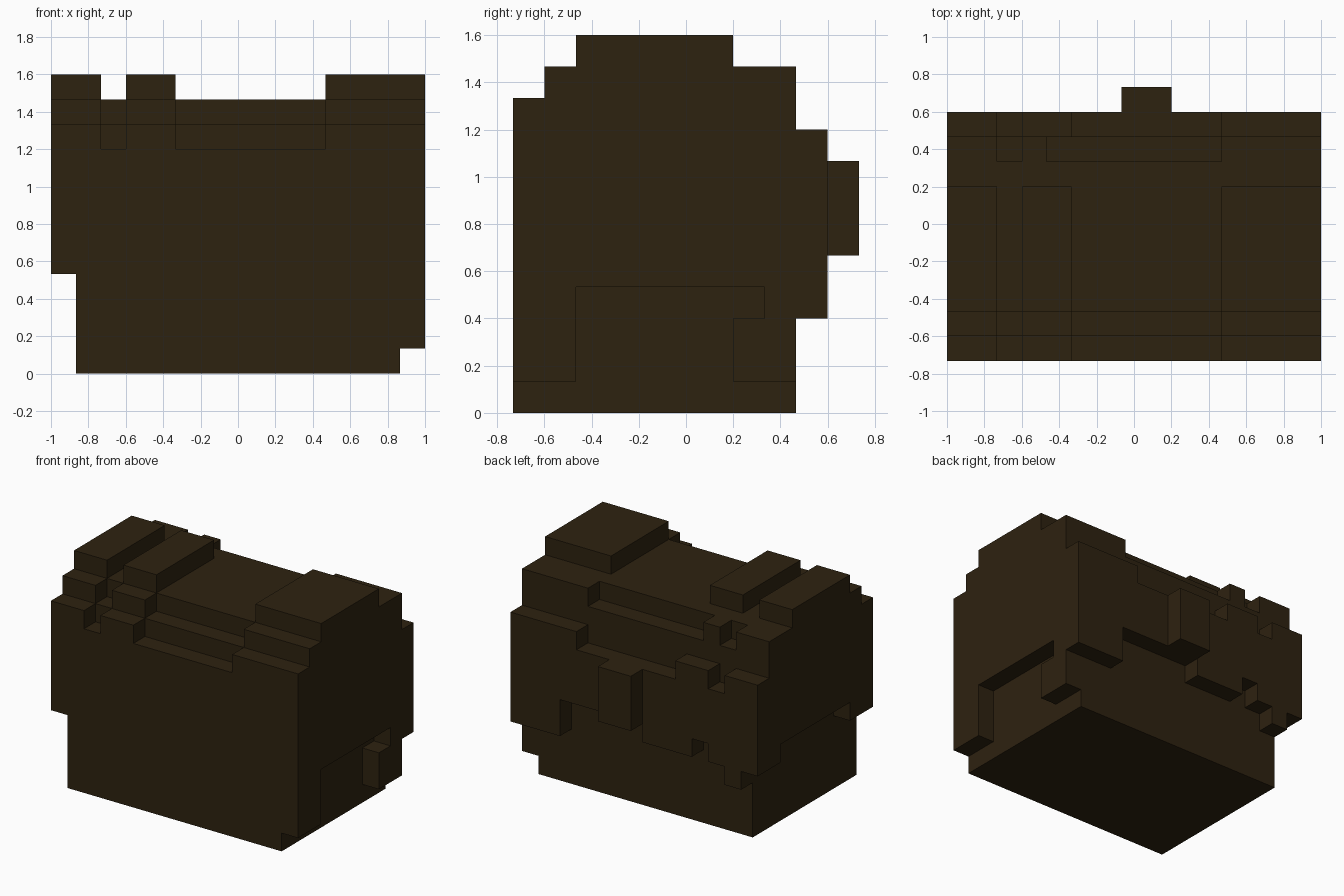
import bpy
import bmesh
from mathutils import Vector

cube = bpy.data.objects.get("Cube")
if cube:
    bpy.data.objects.remove(cube, do_unlink=True)

UNIT = 2 / 15  # edge of one block
cells = set()


def block(x, y, z):
    return {(i, j, k) for i in range(*x) for j in range(*y) for k in range(*z)}


def fill(x, y, z):
    cells.update(block(x, y, z))


def cut(x, y, z):
    cells.difference_update(block(x, y, z))


# Core, stepped at the top of the forehead
fill((1, 14), (0, 9), (0, 10))
fill((0, 15), (1, 9), (10, 11))

# Side layers with an arched lower edge
fill((0, 1), (0, 9), (4, 10))
cut((0, 1), (2, 8), (4, 5))
fill((14, 15), (0, 9), (1, 10))
cut((14, 15), (2, 7), (1, 4))
cut((14, 15), (7, 8), (3, 4))

# Back layer: strands with ragged ends (left, right, bottom, top)
for a, b, low, high in [(0, 1, 4, 9), (1, 2, 3, 9), (2, 3, 4, 8), (3, 4, 5, 9),
                        (4, 5, 4, 9), (5, 7, 4, 8), (7, 11, 5, 8),
                        (11, 12, 5, 9), (12, 15, 3, 9)]:
    fill((a, b), (9, 10), (low, high))

# Tuft at the back
fill((7, 9), (10, 11), (5, 8))

# Raised locks on the crown
for lock in [(0, 2), (3, 5), (11, 15)]:
    fill(lock, (2, 7), (11, 12))

# Partings: front steps drop by one block, back rim drops too
for part in [(2, 3), (5, 11)]:
    cut(part, (0, 1), (9, 10))
    cut(part, (1, 2), (10, 11))
for part in [(2, 3), (4, 11)]:
    cut(part, (8, 9), (10, 11))

# Skin of the filled blocks
bm = bmesh.new()
for cell in cells:
    for axis in range(3):
        for side in (0, 1):
            near = list(cell)
            near[axis] += 2 * side - 1
            if tuple(near) in cells:
                continue
            u, v = (axis + 1) % 3, (axis + 2) % 3
            corners = []
            for du, dv in [(0, 0), (1, 0), (1, 1), (0, 1)]:
                p = Vector(cell)
                p[axis] += side
                p[u] += du
                p[v] += dv
                corners.append(bm.verts.new((p - Vector((7.5, 5.5, 0))) * UNIT))
            bm.faces.new(corners if side else corners[::-1])
bmesh.ops.remove_doubles(bm, verts=bm.verts, dist=0.001)
bmesh.ops.dissolve_limit(bm, angle_limit=0.01, verts=bm.verts, edges=bm.edges)

mesh = bpy.data.meshes.new("blocky_hair")
bm.to_mesh(mesh)
bm.free()

# Dark brown colour
brown = bpy.data.materials.new("dark_brown")
brown.use_nodes = True
color = (0.027, 0.016, 0.005, 1)
brown.diffuse_color = color
brown.node_tree.nodes["Principled BSDF"].inputs["Base Color"].default_value = color
mesh.materials.append(brown)

hair = bpy.data.objects.new("blocky_hair", mesh)
bpy.context.collection.objects.link(hair)
